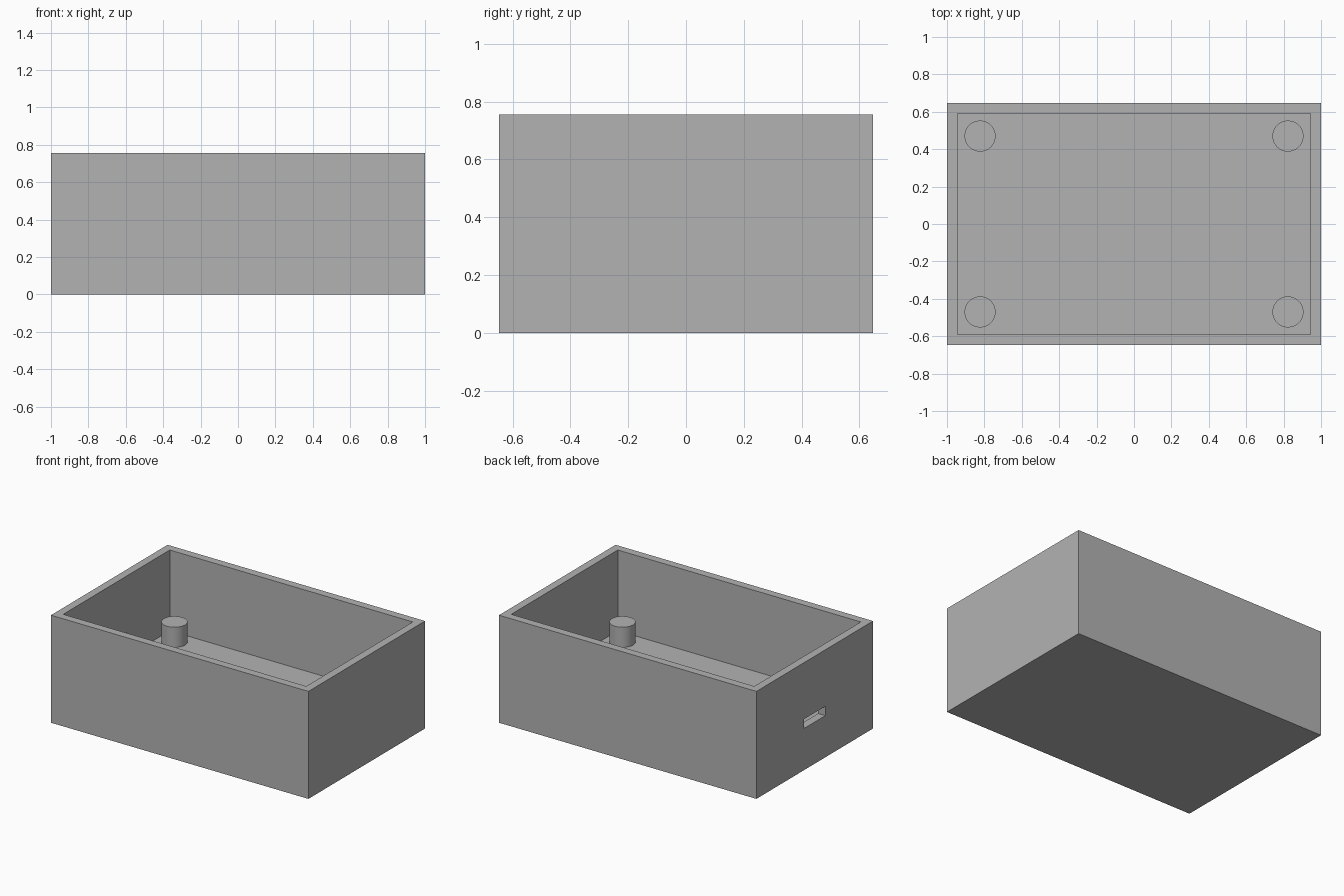
import bpy
import math

default = bpy.data.objects.get("Cube")
if default:
    bpy.data.objects.remove(default, do_unlink=True)

LENGTH, DEPTH, HEIGHT = 2.0, 1.294, 0.755
WALL, FLOOR = 0.056, 0.188
POST_RADIUS, POST_TOP = 0.083, 0.33

grey = bpy.data.materials.new("plain grey")
grey.use_nodes = True
colour = (0.45, 0.45, 0.45, 1)
grey.diffuse_color = colour
grey.node_tree.nodes["Principled BSDF"].inputs["Base Color"].default_value = colour


def box(name, low, high):
    """Axis-aligned box between two corners."""
    centre = [(a + b) / 2 for a, b in zip(low, high)]
    bpy.ops.mesh.primitive_cube_add(size=1, location=centre)
    obj = bpy.context.object
    obj.name = name
    obj.scale = [b - a for a, b in zip(low, high)]
    bpy.ops.object.transform_apply(location=False, rotation=False, scale=True)
    obj.data.materials.append(grey)
    return obj


def cut(target, cutter):
    """Subtract the cutter from the target and discard it."""
    cutter.hide_render = True
    mod = target.modifiers.new("cut", "BOOLEAN")
    mod.operation = "DIFFERENCE"
    mod.solver = "EXACT"
    mod.object = cutter
    bpy.context.view_layer.objects.active = target
    bpy.ops.object.modifier_apply(modifier=mod.name)
    bpy.data.objects.remove(cutter, do_unlink=True)


# Open-topped case with a thick floor
x, y = LENGTH / 2, DEPTH / 2
case = box("case", (-x, -y, 0), (x, y, HEIGHT))
cut(case, box("cavity_cutter", (WALL - x, WALL - y, FLOOR),
              (x - WALL, y - WALL, HEIGHT + 0.2)))

# Cable slot through the right wall
cut(case, box("slot_cutter", (-x - 0.1, -0.117, 0.293), (-x + WALL + 0.05, 0.117, 0.358)))

# Four support posts in the corners
for side, sx in (("right", -1), ("left", 1)):
    for end, sy in (("front", -1), ("back", 1)):
        bpy.ops.mesh.primitive_cylinder_add(
            vertices=48, radius=POST_RADIUS, depth=POST_TOP - FLOOR,
            location=(sx * 0.823, sy * 0.47, (POST_TOP + FLOOR) / 2))
        post = bpy.context.object
        post.name = f"post_{end}_{side}"
        post.data.materials.append(grey)
        bpy.ops.object.shade_smooth_by_angle(angle=math.radians(30))
